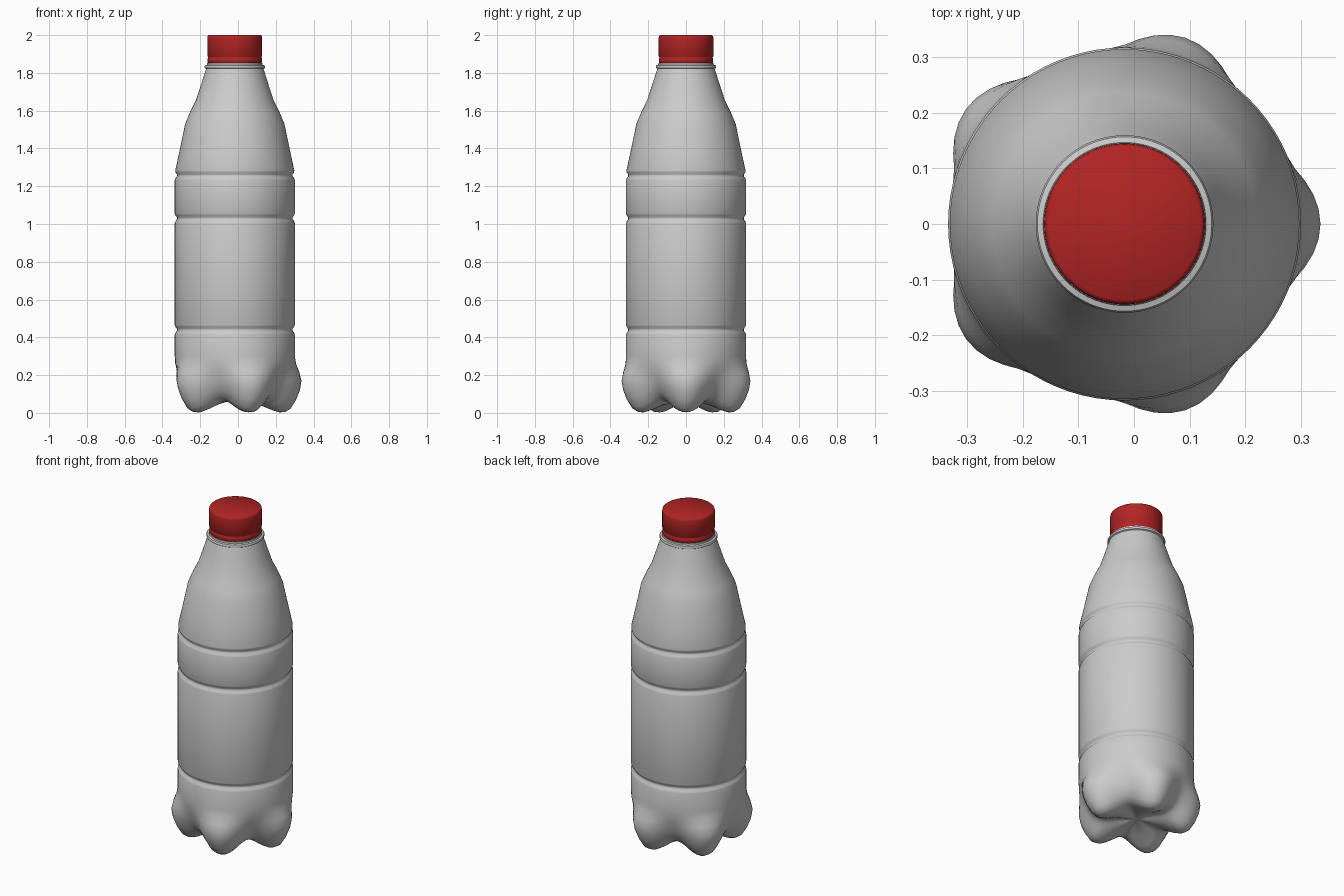
import bpy, bmesh
from math import cos, sin, pi, radians

if "Cube" in bpy.data.objects:
    bpy.data.objects.remove(bpy.data.objects["Cube"])

CX = -0.017      # bottle axis, the feet are lopsided in x
SEG = 80         # multiple of five for the five feet


def lathe(name, rings, color=None):
    """Skin a list of rings; each ring is a function angle -> (radius, z)."""
    bm = bmesh.new()
    loops = []
    for ring in rings:
        if ring(0)[0] < 1e-6:
            loops.append([bm.verts.new((CX, 0, ring(0)[1]))])
            continue
        loop = []
        for i in range(SEG):
            a = 2 * pi * i / SEG
            r, z = ring(a)
            loop.append(bm.verts.new((CX + r * cos(a), r * sin(a), z)))
        loops.append(loop)
    for lo, hi in zip(loops, loops[1:]):
        for i in range(SEG):
            j = (i + 1) % SEG
            if len(lo) == 1:
                bm.faces.new((lo[0], hi[j], hi[i]))
            elif len(hi) == 1:
                bm.faces.new((lo[i], lo[j], hi[0]))
            else:
                bm.faces.new((lo[i], lo[j], hi[j], hi[i]))
    bmesh.ops.recalc_face_normals(bm, faces=bm.faces)
    mesh = bpy.data.meshes.new(name)
    bm.to_mesh(mesh)
    bm.free()
    ob = bpy.data.objects.new(name, mesh)
    bpy.context.collection.objects.link(ob)
    if color:
        mat = bpy.data.materials.new(name + "_color")
        mat.diffuse_color = color
        mat.use_nodes = True
        mat.node_tree.nodes["Principled BSDF"].inputs["Base Color"].default_value = mat.diffuse_color
        mesh.materials.append(mat)
    bpy.ops.object.select_all(action='DESELECT')
    ob.select_set(True)
    bpy.context.view_layer.objects.active = ob
    bpy.ops.object.shade_smooth_by_angle(angle=radians(45))
    return ob


def circle(p):
    return lambda a: p


def petal(foot, valley):
    """Ring that swings between foot and valley five times around."""
    def ring(a):
        w = 0.5 + 0.5 * cos(5 * a)
        return tuple(v + (f - v) * w for f, v in zip(foot, valley))
    return ring


# Five-footed base: profile through a foot and through a valley
foot = [(0, .065), (.07, .055), (.14, .038), (.20, .014), (.235, .003), (.265, .004),
        (.295, .022), (.325, .07), (.345, .12), (.353, .17), (.342, .215), (.324, .26)]
valley = [(0, .065), (.05, .068), (.10, .067), (.145, .063), (.175, .062), (.20, .066),
          (.232, .082), (.262, .115), (.28, .15), (.292, .18), (.304, .22), (.315, .26)]
rings = [petal(f, v) for f, v in zip(foot, valley)]

# Straight body with three pressed grooves
R = 0.318
rings.append(circle((R, .30)))
for z in (.44, 1.03, 1.258):
    for r, dz in ((R, -.026), (R - .004, -.015), (R - .012, -.005),
                  (R - .012, .005), (R - .004, .015), (R, .026)):
        if z > 1.2 and dz > .02:
            r -= .003
        rings.append(circle((r, z + dz)))

# Shoulder, neck, support ring and the hidden mouth
for p in [(.29, 1.40), (.263, 1.53), (.238, 1.59), (.206, 1.655), (.178, 1.74),
          (.152, 1.822), (.159, 1.826), (.160, 1.834), (.157, 1.84), (.147, 1.843),
          (.146, 1.852), (.13, 1.854), (.13, 1.96), (0, 1.96)]:
    rings.append(circle(p))
lathe("bottle_body", rings)

# Screw cap with tamper band
cap = [(.13, 1.852), (.141, 1.852), (.144, 1.856), (.144, 1.876), (.141, 1.881),
       (.141, 1.884), (.145, 1.889), (.145, 1.985), (.143, 1.995), (.137, 2.0), (0, 2.0)]
lathe("cap", [circle(p) for p in cap], (.45, .018, .018, 1))
